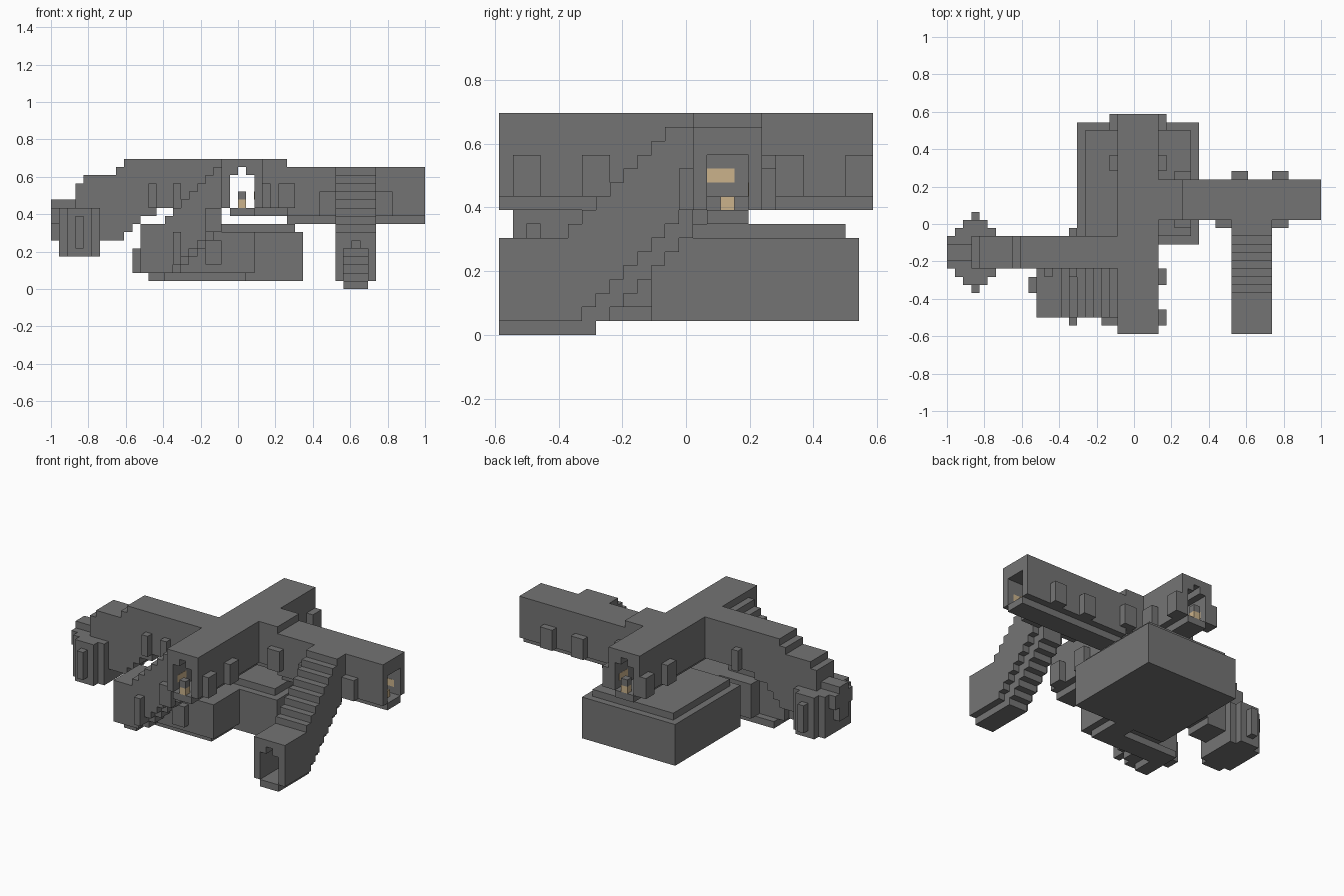
import bpy, bmesh
from mathutils import Vector

cube = bpy.data.objects.get("Cube")
if cube:
    bpy.data.objects.remove(cube)

U = 2 / 46  # size of one building block


def material(name, color):
    m = bpy.data.materials.new(name)
    m.use_nodes = True
    m.diffuse_color = color
    m.node_tree.nodes["Principled BSDF"].inputs["Base Color"].default_value = color
    return m


STONE = material("grey stone", (0.175, 0.175, 0.175, 1))
TAN = material("tan", (0.6, 0.45, 0.26, 1))


def finish(name, bm, mat):
    bmesh.ops.recalc_face_normals(bm, faces=bm.faces)
    me = bpy.data.meshes.new(name)
    bm.to_mesh(me)
    bm.free()
    me.materials.append(mat)
    ob = bpy.data.objects.new(name, me)
    bpy.context.collection.objects.link(ob)
    return ob


def boxes(name, spans, mat=STONE):
    """Blocks given as (x0, x1, y0, y1, z0, z1) in block units."""
    bm = bmesh.new()
    for x0, x1, y0, y1, z0, z1 in spans:
        vs = bmesh.ops.create_cube(bm, size=1)["verts"]
        for v in vs:
            v.co = Vector((x1 if v.co.x > 0 else x0,
                           y1 if v.co.y > 0 else y0,
                           z1 if v.co.z > 0 else z0)) * U
    return finish(name, bm, mat)


def tunnel(name, axis, center, a, b, z, height=6, peak=True):
    """Walls and roof around an arch, run from a to b along an axis."""
    half = [(0.5, 5), (0.5, 4)] if peak else []
    half += [(1.5, 4), (1.5, 0), (2.5, 0), (2.5, height)]
    profile = half + [(-s, t) for s, t in reversed(half)]
    bm = bmesh.new()
    verts = []
    for s, t in profile:
        p = (a, center + s, z + t) if axis == "x" else (center + s, a, z + t)
        verts.append(bm.verts.new(Vector(p) * U))
    face = bm.faces.new(verts)
    new = bmesh.ops.extrude_face_region(bm, geom=[face])["geom"]
    step = Vector((b - a, 0, 0) if axis == "x" else (0, b - a, 0)) * U
    bmesh.ops.translate(bm, vec=step, verts=[v for v in new if isinstance(v, bmesh.types.BMVert)])
    return finish(name, bm, STONE)


# Central hall base and its raised step
boxes("base_hall", [(-7, 8, -2.5, 12.5, 1, 7), (-6, 7, -1.5, 11.5, 7, 8)])

# Main corridor, open to the east wing in the middle
tunnel("main_corridor_front", "y", 0.5, -13.5, 1.5, 10)
tunnel("main_corridor_back", "y", 0.5, 4.5, 13.5, 10)
boxes("main_corridor_middle", [(-2, -1, 1.5, 4.5, 10, 16), (-1, 3, 1.5, 4.5, 15, 16)])
boxes("main_corridor_floor", [(-1, 2, -13.5, 13.5, 9, 10)])

# Main corridor buttresses
butts = []
for y in (-12.5, -7.5, 6.5, 11.5):
    butts.append((3, 4, y, y + 2, 10, 13))
    if y > 0:
        butts.append((-3, -2, y, y + 2, 10, 13))
boxes("corridor_buttresses", butts)

# East wing with its taller junction
tunnel("east_junction", "x", 3, 3, 6, 10, peak=False)
tunnel("east_wing", "x", 3, 6, 23, 9, peak=False)
boxes("east_wing_floor", [(2, 6, 1.5, 4.5, 9, 10), (6, 23, 1.5, 4.5, 8, 9)])
boxes("east_buttresses",
      [(x, x + 2, -0.5, 0.5, 9, 12) for x in (10, 17)]
      + [(x, x + 2, 5.5, 6.5, 9, 12) for x in (12, 17)]
      + [(5, 7, -0.5, 0.5, 10, 13), (5, 7, 5.5, 6.5, 10, 13)])

# Covered stair running down to the front
tunnel("stair_entrance", "y", 14.5, -13.5, -8.5, 1)
treads = [(13, 16, -13.5, -6.5, 0, 1)]
for k in range(1, 10):
    y = k - 9.5
    tunnel("stair_section", "y", 14.5, y, y + 1, k, min(7, 15 - k))
    if k > 1:
        treads.append((13, 16, y, y + 1, max(0, k - 2), k))
boxes("stair_floor", treads)

# West wing, stepping down toward its end
wing = [(-20, -19, 6, 13), (-19, -15, 6, 14), (-15, -14, 6, 15), (-14, -13, 7, 16),
        (-13, -12, 8, 16), (-12, -10, 9, 16), (-10, -2, 10, 16)]
boxes("west_wing", [(a, b, -5.5, -1.5, c, d) for a, b, c, d in wing])
boxes("west_wing_end", [(-23, -20, -4.5, -2.5, 6, 11), (-23, -20, -5.5, -1.5, 8, 10)])
boxes("west_buttresses", [(-8, -7, -1.5, -0.5, 10, 13), (-8, -7, -6.5, -5.5, 10, 13),
                          (-11, -10, -6.5, -5.5, 10, 13)])

# Rounded tower at the west end
boxes("west_tower", [(-19.5 - w, -19.5 + w, -3.5 - d, -3.5 + d, lo, hi)
                     for w, d, lo, hi in ((0.5, 5, 5, 9), (1.5, 4, 4, 10), (2.5, 3, 4, 10))])

# Lower room, and the passage that joins it to the base
boxes("lower_room", [(-12, -8, -11.5, -5.5, 2, 8)])
boxes("lower_passage", [(-8, 2, -8.5, -3.5, 2, 7), (-3, 2, -3.5, -2.5, 2, 7)])
boxes("lower_floor", [(-11, -9, -10.5, -7.5, 1, 2), (-11, 1, -7.5, -4.5, 1, 2),
                      (-2, 1, -4.5, -2.5, 1, 2)])

# Covered stair rising from the lower room to the main corridor
boxes("side_stair", [(x, x + 1, -11.5, -5.5, max(2, x + 11), x + 18) for x in range(-9, -2)])
boxes("side_stair_floor", [(x, x + 1, -10.5, -7.5, x + 10, x + 11) for x in range(-8, -2)])
boxes("lower_buttresses", [(-4, -2, -9.5, -8.5, 3, 6), (-8, -7, -12.5, -11.5, 3, 7),
                           (-4, -2, -12.5, -11.5, 7, 10), (-13, -12, -8.5, -6.5, 2, 5)])

# Tan lamps with stone caps on the floors near the openings
boxes("floor_lamps", [(0, 1, y, y + 1, 10, 11) for y in (-13.5, 12.5)]
      + [(21, 22, 2.5, 3.5, 9, 10)], TAN)
boxes("lamp_caps", [(0, 1, y, y + 1, 11, 12) for y in (-13.5, 12.5)])

# Thin tan plates on the inner walls
T = 0.03
plates = [(-1, T - 1, 1.5, 3.5, 11, 12)]
for y in (-12.5, 10.5):
    plates += [(-1, T - 1, y, y + 2, 11, 12), (2 - T, 2, y, y + 2, 11, 12)]
plates += [(20, 22, 1.5, 1.5 + T, 10, 11), (20, 22, 4.5 - T, 4.5, 10, 11)]
boxes("wall_plates", plates, TAN)
